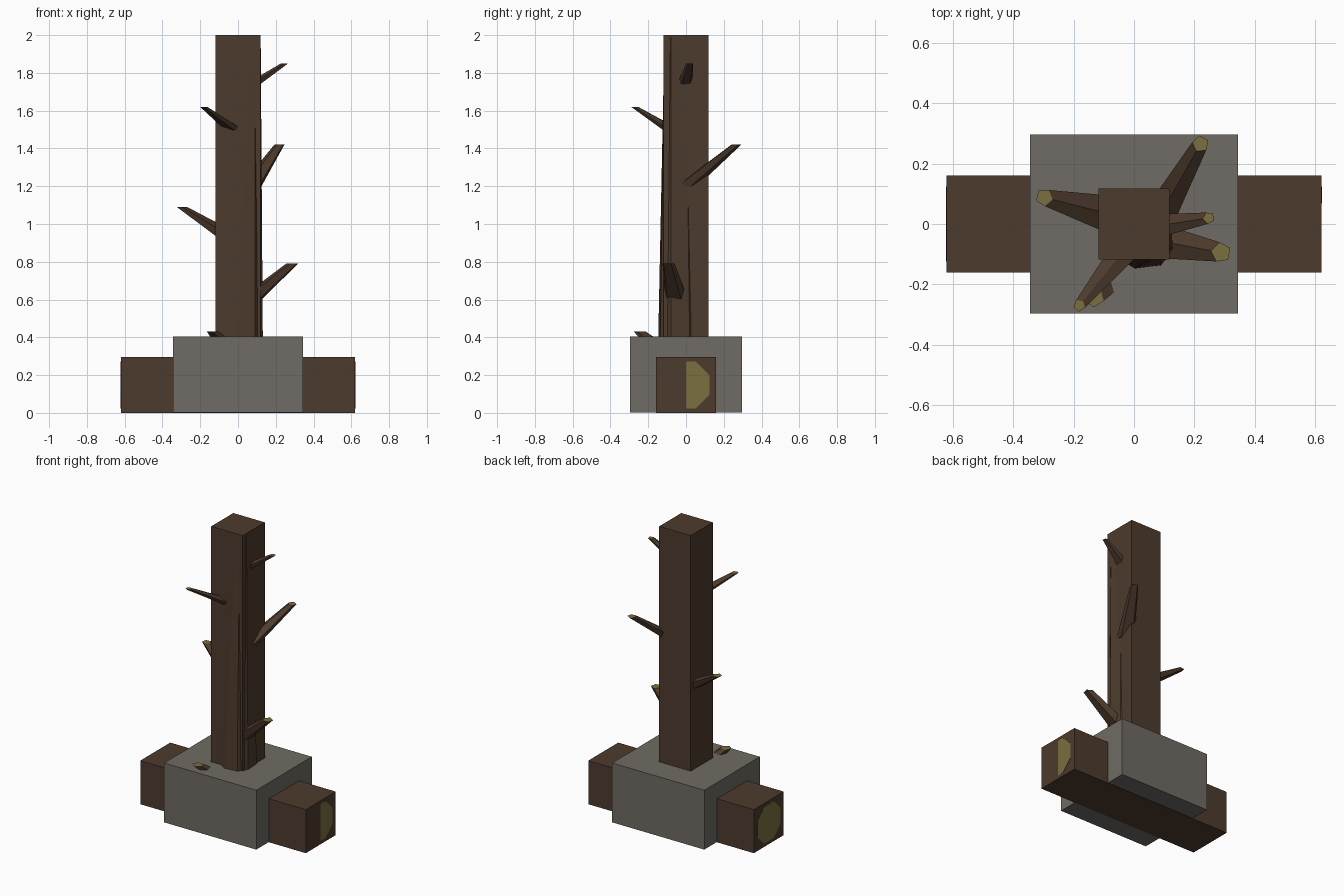
import bpy, bmesh, math
from mathutils import Vector

if "Cube" in bpy.data.objects:
    bpy.data.objects.remove(bpy.data.objects["Cube"])


def material(name, rgb):
    m = bpy.data.materials.new(name)
    m.diffuse_color = (*rgb, 1)
    m.use_nodes = True
    m.node_tree.nodes["Principled BSDF"].inputs["Base Color"].default_value = m.diffuse_color
    return m


bark = material("bark", (0.075, 0.043, 0.026))
cut_wood = material("cut_wood", (0.195, 0.16, 0.05))
stone = material("stone", (0.16, 0.148, 0.128))


def finish(name, bm, mats):
    bmesh.ops.recalc_face_normals(bm, faces=bm.faces)
    me = bpy.data.meshes.new(name)
    bm.to_mesh(me)
    bm.free()
    for m in mats:
        me.materials.append(m)
    ob = bpy.data.objects.new(name, me)
    bpy.context.collection.objects.link(ob)
    return ob


def box(name, lo, hi, mat):
    lo, hi = Vector(lo), Vector(hi)
    bm = bmesh.new()
    bmesh.ops.create_cube(bm, size=1)
    for v in bm.verts:
        v.co = (lo + hi) / 2 + v.co * (hi - lo)
    return finish(name, bm, [mat])


def loft(name, rings, mats, cut_ends):
    """Join two rings of points; ends listed in cut_ends show cut wood."""
    bm = bmesh.new()
    a, b = [[bm.verts.new(p) for p in r] for r in rings]
    n = len(a)
    for i in range(n):
        bm.faces.new((a[i], a[(i + 1) % n], b[(i + 1) % n], b[i]))
    for k, ring in enumerate((a, b)):
        bm.faces.new(ring).material_index = 1 if k in cut_ends else 0
    return finish(name, bm, mats)


def level_ring(c, r, n, turn):
    return [(c[0] + r * math.cos(turn + i * math.tau / n),
             c[1] + r * math.sin(turn + i * math.tau / n), c[2]) for i in range(n)]


# Stone block, cross beam and square post
box("stone_base", (-0.345, -0.297, 0.003), (0.345, 0.297, 0.405), stone)
box("cross_beam", (-0.62, -0.16, 0), (0.62, 0.16, 0.295), bark)
box("post", (-0.118, -0.118, 0.003), (0.118, 0.118, 2), bark)

# Rough tapered trunk that breaks through the post's front right corner
low = [(-0.10, -0.09), (0.0, -0.149), (0.09, -0.138), (0.132, -0.08),
       (0.127, 0.02), (0.05, 0.10), (-0.06, 0.10), (-0.11, 0.0)]
top = [(-0.06, -0.07), (0.06, -0.114), (0.09, -0.112), (0.12, -0.08),
       (0.11, 0.0), (0.05, 0.07), (-0.04, 0.07), (-0.08, 0.0)]
loft("trunk", [[(x, y, 0.3) for x, y in low], [(x, y, 1.99) for x, y in top]],
     [bark, cut_wood], ())

# Log inside the beam, its sawn ends just showing
log = []
for x, tilt in ((-0.6215, 0.0), (0.62, 0.02)):
    ring = []
    for i in range(8):
        t = (i + 0.5) * math.tau / 8
        y, z = 0.135 * math.cos(t), 0.148 + 0.135 * math.sin(t)
        ring.append((x + tilt * y, y, z))
    log.append(ring)
loft("beam_log", log, [bark, cut_wood], (0, 1))

# Five-sided branch stubs: root centre, root radius, tip centre, tip radius
stubs = [
    ((-0.005, -0.04, 0.54), 0.075, (0.288, -0.094, 0.79), 0.034),
    ((0.07, 0.0, 1.20), 0.06, (0.22, 0.265, 1.42), 0.028),
    ((0.02, -0.015, 1.70), 0.05, (0.247, 0.02, 1.85), 0.02),
    ((0.01, 0.01, 0.90), 0.085, (-0.297, 0.088, 1.09), 0.029),
    ((0.03, -0.01, 1.46), 0.06, (-0.181, -0.27, 1.62), 0.02),
    ((0.0, -0.08, 0.30), 0.08, (-0.132, -0.242, 0.43), 0.034),
]
for i, (root, r0, tip, r1) in enumerate(stubs):
    turn = math.atan2(tip[1] - root[1], tip[0] - root[0]) + math.pi / 5
    loft(f"branch_{i + 1}", [level_ring(root, r0, 5, turn), level_ring(tip, r1, 5, turn)],
         [bark, cut_wood], (1,))
